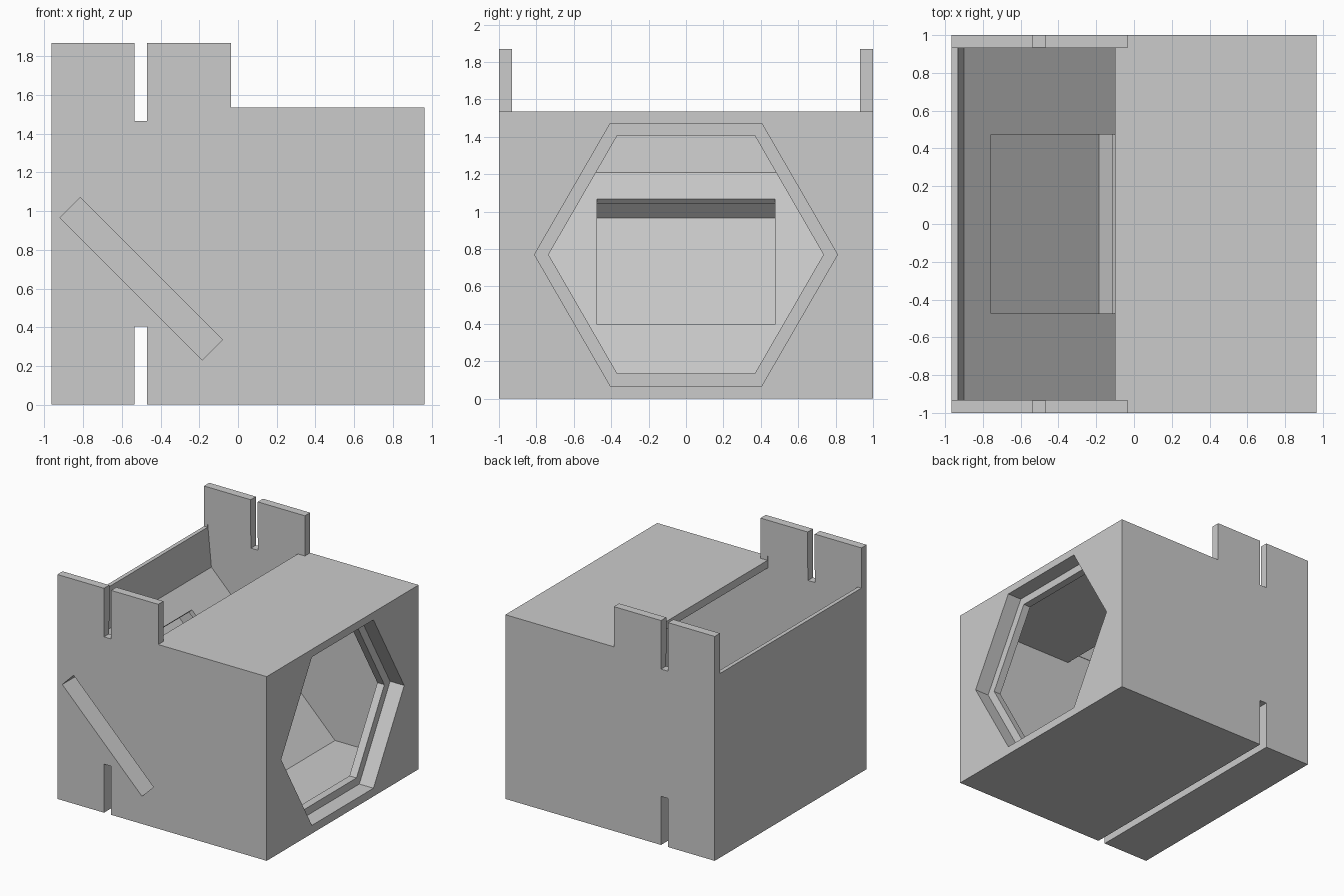
import bpy
import math
from mathutils import Vector

if "Cube" in bpy.data.objects:
    bpy.data.objects.remove(bpy.data.objects["Cube"], do_unlink=True)

grey = bpy.data.materials.new("plain_grey")
grey.use_nodes = True
GREY = (0.6, 0.6, 0.6, 1)
grey.diffuse_color = GREY
grey.node_tree.nodes["Principled BSDF"].inputs["Base Color"].default_value = GREY


def prism(name, profile, axis, lo, hi):
    """Extrude a profile: (x, z) points along y, or (y, z) points along x."""
    def place(p, t):
        return (p[0], t, p[1]) if axis == "y" else (t, p[0], p[1])
    n = len(profile)
    verts = [place(p, t) for t in (lo, hi) for p in profile]
    faces = [tuple(range(n)), tuple(reversed(range(n, 2 * n)))]
    faces += [(i, i + n, (i + 1) % n + n, (i + 1) % n) for i in range(n)]
    mesh = bpy.data.meshes.new(name)
    mesh.from_pydata(verts, [], faces)
    # Make the normals point outwards
    import bmesh
    bm = bmesh.new()
    bm.from_mesh(mesh)
    bmesh.ops.recalc_face_normals(bm, faces=bm.faces)
    bm.to_mesh(mesh)
    bm.free()
    mesh.materials.append(grey)
    obj = bpy.data.objects.new(name, mesh)
    bpy.context.collection.objects.link(obj)
    return obj


def rect(a0, a1, b0, b1):
    return [(a0, b0), (a1, b0), (a1, b1), (a0, b1)]


def hexagon(radius, height):
    return [(radius * math.cos(math.pi * i / 3),
             height + radius * math.sin(math.pi * i / 3)) for i in range(6)]


def sloped(d0, d1, s0, s1):
    """Rectangle at 45 degrees, bounded by z - x = d and x + z = s."""
    return [((s - d) / 2, (s + d) / 2)
            for d, s in ((d0, s0), (d1, s0), (d1, s1), (d0, s1))]


def cut(target, cutter):
    cutter.hide_render = True
    mod = target.modifiers.new("cut", "BOOLEAN")
    mod.operation = "DIFFERENCE"
    mod.solver = "EXACT"
    mod.object = cutter
    bpy.context.view_layer.objects.active = target
    bpy.ops.object.modifier_apply(modifier=mod.name)
    bpy.data.objects.remove(cutter, do_unlink=True)


HALF_X, TOP, TAB_TOP = 0.965, 1.535, 1.87
FLOOR, INNER_Y, SLOPE = 0.07, 0.935, 0.31

# Housing with raised tabs over one half and slits above and below
housing = prism("mirror_box_housing", [
    (-HALF_X, 0), (-0.535, 0), (-0.535, 0.405), (-0.47, 0.405), (-0.47, 0),
    (HALF_X, 0), (HALF_X, TOP), (-0.035, TOP), (-0.035, TAB_TOP),
    (-0.47, TAB_TOP), (-0.47, 1.465), (-0.535, 1.465), (-0.535, TAB_TOP),
    (-HALF_X, TAB_TOP)], "y", -1, 1)

# Gap between the front and back tabs
cut(housing, prism("tab_gap", rect(-1.2, 0.1, TOP, 2.1), "y", -0.931, 0.931))

# Main cavity with sloping mirror bed and open top
cut(housing, prism("cavity", [
    (-0.935, 1.57), (-0.9, SLOPE + 0.9), (SLOPE - FLOOR, FLOOR),
    (0.77, FLOOR), (0.77, 1.47), (-0.1, 1.47), (-0.1, 1.57)],
    "y", -INNER_Y, INNER_Y))

# Stepped hexagonal port in the side wall
cut(housing, prism("port_inner", hexagon(0.735, 0.77), "x", 0.7, 0.9))
cut(housing, prism("port_outer", hexagon(0.81, 0.77), "x", 0.835, 1.1))

# Mirror pocket entered from the front, and the window above it
cut(housing, prism("mirror_pocket", sloped(0.415, 1.885, 0.045, 0.255),
                   "y", -1.1, 0.517))
cut(housing, prism("mirror_window", sloped(0.485, 1.825, 0.2, 0.4),
                   "y", -0.475, 0.475))
